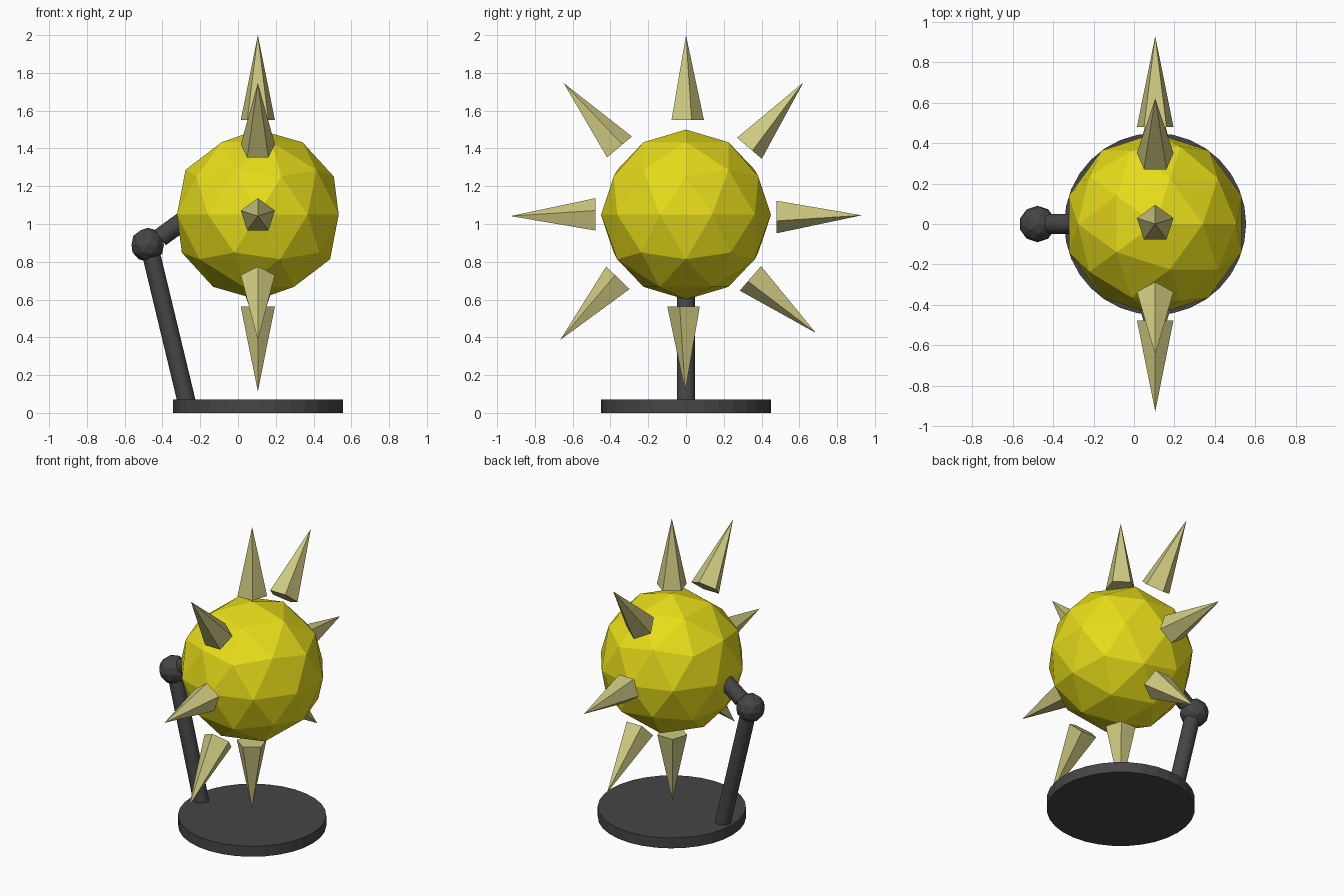
import bpy
from math import radians, sin, cos
from mathutils import Vector

if "Cube" in bpy.data.objects:
    bpy.data.objects.remove(bpy.data.objects["Cube"])

CX = 0.105  # shared x position of the sun and the base


def material(name, rgb):
    m = bpy.data.materials.new(name)
    m.diffuse_color = (*rgb, 1)
    m.use_nodes = True
    m.node_tree.nodes["Principled BSDF"].inputs["Base Color"].default_value = m.diffuse_color
    return m


yellow = material("bright_yellow", (0.80, 0.72, 0.01))
pale = material("pale_yellow", (0.62, 0.59, 0.22))
dark = material("dark_grey", (0.06, 0.06, 0.06))


def finish(name, mat):
    ob = bpy.context.object
    ob.name = name
    ob.data.materials.append(mat)
    return ob


def ball(name, loc, radius, mat):
    bpy.ops.mesh.primitive_ico_sphere_add(subdivisions=2, radius=radius, location=loc)
    return finish(name, mat)


def rod(name, a, b, radius):
    a, b = Vector(a), Vector(b)
    bpy.ops.mesh.primitive_cylinder_add(
        vertices=32, radius=radius, depth=(b - a).length, location=(a + b) / 2,
        rotation=(b - a).to_track_quat('Z', 'Y').to_euler())
    return finish(name, dark)


# Faceted sun body
ball("sun_body", (CX, 0, 1.05), 0.45, yellow)

# Five-sided rays: clockwise angle from up, base centre y and z
RAY_LENGTH = 0.45
rays = [
    (0, 0.0, 1.55), (40.5, 0.329, 1.407), (90, 0.48, 1.046), (131, 0.347, 0.719),
    (180, -0.004, 0.563), (224, -0.354, 0.709), (270, -0.478, 1.042), (320, -0.359, 1.402),
]
for i, (angle, y, z) in enumerate(rays):
    t = radians(angle)
    half = RAY_LENGTH / 2
    bpy.ops.mesh.primitive_cone_add(
        vertices=5, radius1=0.095, radius2=0, depth=RAY_LENGTH,
        location=(CX, y + half * sin(t), z + half * cos(t)), rotation=(-t, 0, 0))
    finish(f"sun_ray_{i + 1}", pale)

# Stand: round base, leaning post, elbow joint and short arm into the body
rod("base_disc", (CX, 0, 0), (CX, 0, 0.07), 0.45)
rod("post", (-0.27, 0, 0.05), (-0.467, 0, 0.87), 0.048)
ball("elbow_joint", (-0.478, 0, 0.89), 0.09, dark)
rod("short_arm", (-0.412, 0, 0.928), (-0.24, 0, 1.053), 0.05)
